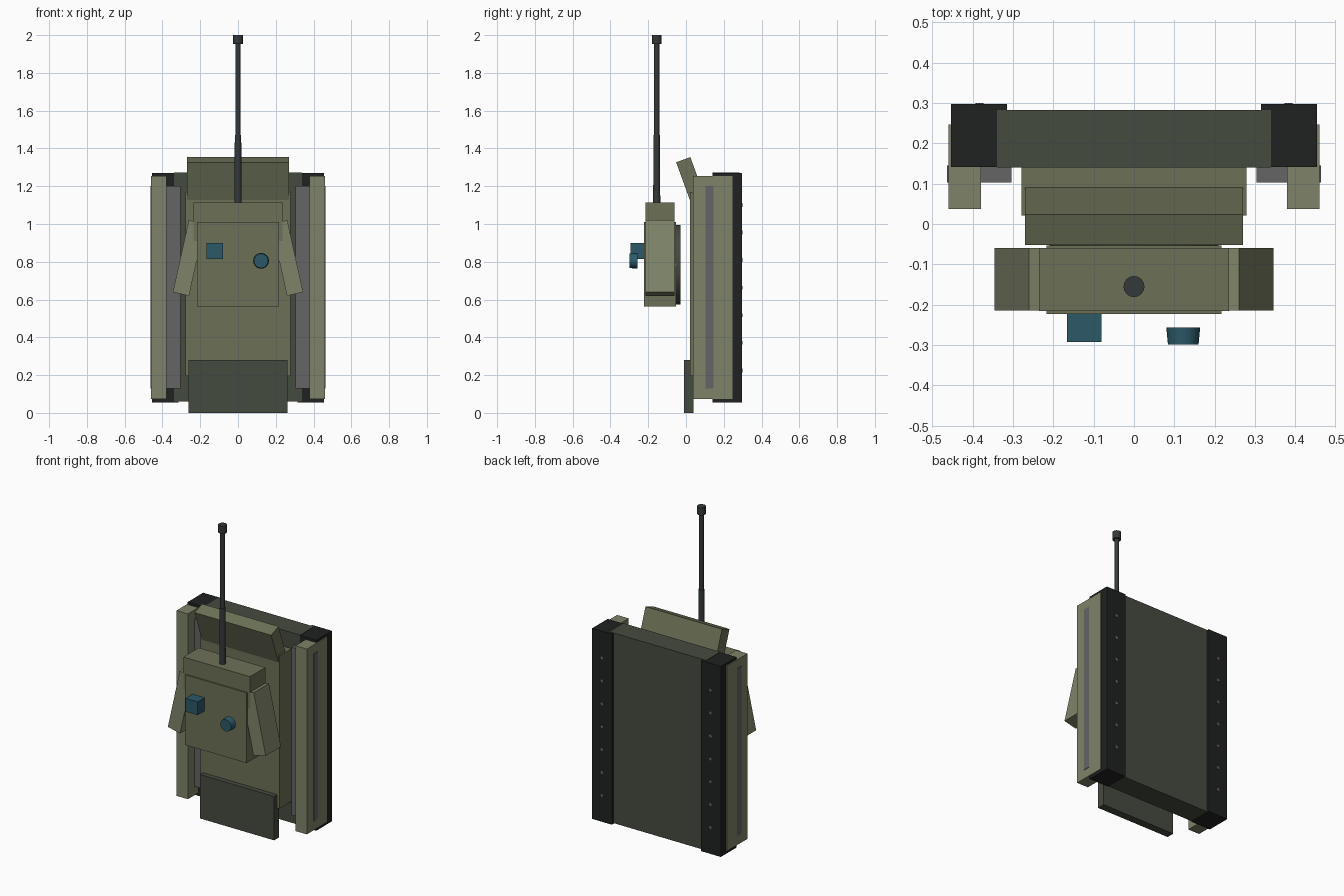
import bpy
from math import radians
from mathutils import Matrix

if "Cube" in bpy.data.objects:
    bpy.data.objects.remove(bpy.data.objects["Cube"])


def material(name, r, g, b):
    m = bpy.data.materials.new(name)
    m.diffuse_color = (r, g, b, 1)
    m.use_nodes = True
    m.node_tree.nodes["Principled BSDF"].inputs["Base Color"].default_value = m.diffuse_color
    return m


olive = material("olive", 0.15, 0.165, 0.095)
light_olive = material("light_olive", 0.21, 0.23, 0.14)
dark_green = material("dark_green", 0.06, 0.07, 0.05)
black = material("black", 0.014, 0.016, 0.015)
grey = material("grey", 0.13, 0.13, 0.13)
gunmetal = material("gunmetal", 0.035, 0.04, 0.042)
blue = material("blue", 0.025, 0.10, 0.14)


def block(name, lo, hi, mat, rot=(0, 0, 0)):
    """Box between two corners, optionally turned about its centre."""
    centre = [(a + b) / 2 for a, b in zip(lo, hi)]
    bpy.ops.mesh.primitive_cube_add(size=1, location=centre, rotation=rot)
    o = bpy.context.object
    o.name = name
    o.data.transform(Matrix.Diagonal([b - a for a, b in zip(lo, hi)] + [1]))
    o.data.materials.append(mat)
    return o


def rod(name, x, y, z, r1, r2, length, mat, sides=24, along_y=False):
    """Cylinder or cone centred on a point, along z or facing the front."""
    rot = (radians(90), 0, 0) if along_y else (0, 0, 0)
    bpy.ops.mesh.primitive_cone_add(vertices=sides, radius1=r1, radius2=r2,
                                    depth=length, location=(x, y, z), rotation=rot)
    o = bpy.context.object
    o.name = name
    o.data.materials.append(mat)
    bpy.ops.object.shade_smooth_by_angle(angle=radians(35))
    return o


# Hull
block("lower_hull", (-0.34, 0.14, 0.06), (0.34, 0.282, 1.273), dark_green)
block("upper_hull", (-0.279, 0.021, 0.195), (0.279, 0.15, 1.17), olive)
block("rear_plate", (-0.262, -0.01, 0), (0.262, 0.04, 0.28), dark_green)
block("sloped_front_plate", (-0.27, -0.018, 1.133), (0.27, 0.062, 1.347),
      olive, (radians(20), 0, 0))

# Tracks, fenders and side strips, one set per side
for s, side in ((1, "right"), (-1, "left")):
    def pair(name, x0, x1, y0, y1, z0, z1, mat, rot=(0, 0, 0)):
        xa, xb = sorted((s * x0, s * x1))
        return block(side + "_" + name, (xa, y0, z0), (xb, y1, z1), mat, rot)

    pair("track", 0.315, 0.454, 0.141, 0.297, 0.055, 1.271, black)
    pair("fender", 0.379, 0.46, 0.037, 0.246, 0.073, 1.255, light_olive)
    pair("side_strip", 0.304, 0.463, 0.103, 0.145, 0.13, 1.2, grey)
    # Turret cheek, splayed outward
    pair("turret_cheek", 0.216, 0.304, -0.214, -0.06, 0.625, 1.015,
         light_olive, (0, -s * radians(12.5), 0))
    # Track bolts
    for i in range(7):
        rod(side + "_track_bolt", s * 0.383, 0.295, 0.225 + i * 0.146,
            0.01, 0.01, 0.01, grey, 8, True)

# Turret
block("turret_body", (-0.217, -0.223, 0.562), (0.217, -0.053, 1.01), olive)
block("turret_front", (-0.235, -0.215, 0.91), (0.235, -0.06, 1.115), olive)
rod("turret_ring", 0, -0.046, 0.785, 0.21, 0.21, 0.035, dark_green, 24, True)

# Gun
gun_y = -0.155
rod("barrel", 0, gun_y, 1.53, 0.014, 0.014, 0.86, gunmetal, 16)
rod("barrel_sleeve", 0, gun_y, 1.28, 0.019, 0.017, 0.38, gunmetal, 16)
rod("muzzle", 0, gun_y, 1.976, 0.026, 0.026, 0.048, gunmetal, 16)

# Sight box and hatch on the turret roof
block("sight_box", (-0.166, -0.293, 0.815), (-0.08, -0.22, 0.9), blue)
rod("hatch", 0.122, -0.277, 0.805, 0.042, 0.038, 0.042, blue, 16, True)
